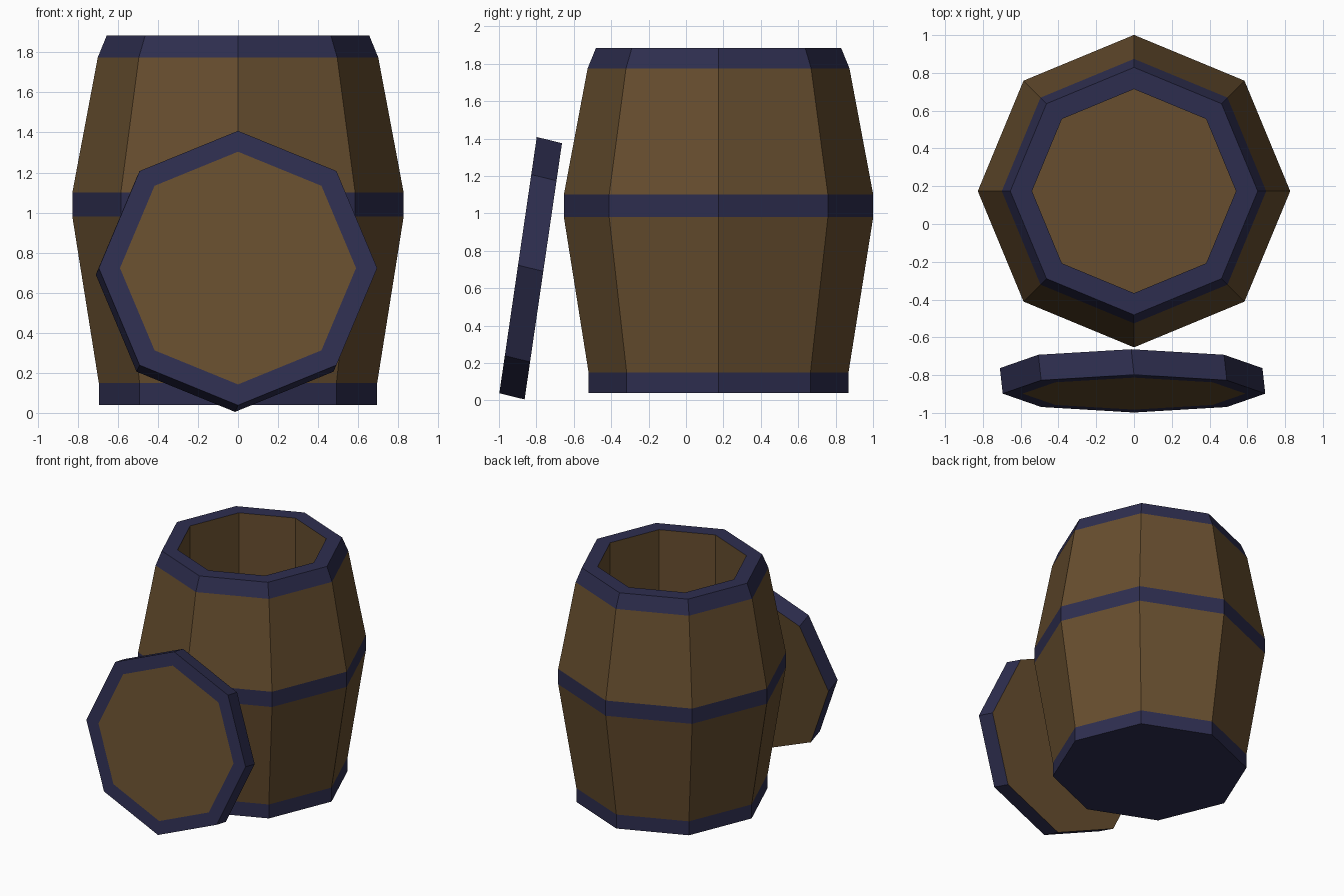
import bpy, bmesh, math
from mathutils import Matrix, Vector

if "Cube" in bpy.data.objects:
    bpy.data.objects.remove(bpy.data.objects["Cube"])

SIDES = 8


def material(name, rgb):
    m = bpy.data.materials.new(name)
    m.diffuse_color = (*rgb, 1)
    m.use_nodes = True
    m.node_tree.nodes["Principled BSDF"].inputs["Base Color"].default_value = m.diffuse_color
    return m


wood = material("wood", (0.135, 0.076, 0.028))
band = material("band", (0.027, 0.027, 0.078))


def lathe(name, profile, colours, matrix):
    """Closed octagonal solid: rings of (radius, height), capped at both ends.
    colours: first cap, each strip in turn, last cap (0 wood, 1 band)."""
    bm = bmesh.new()
    rings = []
    for r, z in profile:
        rings.append([bm.verts.new(matrix @ Vector((r * math.cos(a), r * math.sin(a), z)))
                      for a in (math.tau * i / SIDES for i in range(SIDES))])
    bm.faces.new(rings[0]).material_index = colours[0]
    for lower, upper, c in zip(rings, rings[1:], colours[1:]):
        for i in range(SIDES):
            j = (i + 1) % SIDES
            bm.faces.new((lower[i], lower[j], upper[j], upper[i])).material_index = c
    bm.faces.new(rings[-1]).material_index = colours[-1]
    bmesh.ops.recalc_face_normals(bm, faces=bm.faces)
    mesh = bpy.data.meshes.new(name)
    bm.to_mesh(mesh)
    bm.free()
    mesh.materials.append(wood)
    mesh.materials.append(band)
    ob = bpy.data.objects.new(name, mesh)
    bpy.context.collection.objects.link(ob)
    return ob


# Barrel: bulging outside, thick rim, straight hollow inside
lathe("barrel",
      [(0.695, 0.04), (0.695, 0.15), (0.827, 0.98), (0.827, 1.10),
       (0.70, 1.775), (0.655, 1.885), (0.54, 1.885), (0.54, 0.15)],
      [1, 1, 0, 1, 0, 1, 1, 0, 0],
      Matrix.Translation((0, 0.174, 0)))

# Lid: leaning disc, slightly skewed, with a banded edge
across, up, through = (0.695, 0, 0), (0, 0.1, 0.685), (-0.015, 0.135, -0.033)
lean = Matrix((across, up, through)).transposed().to_4x4()
lathe("lid",
      [(0.848, 0), (1, 0), (1, 1)],
      [0, 1, 1, 0],
      Matrix.Translation((0, -0.898, 0.723)) @ lean)
